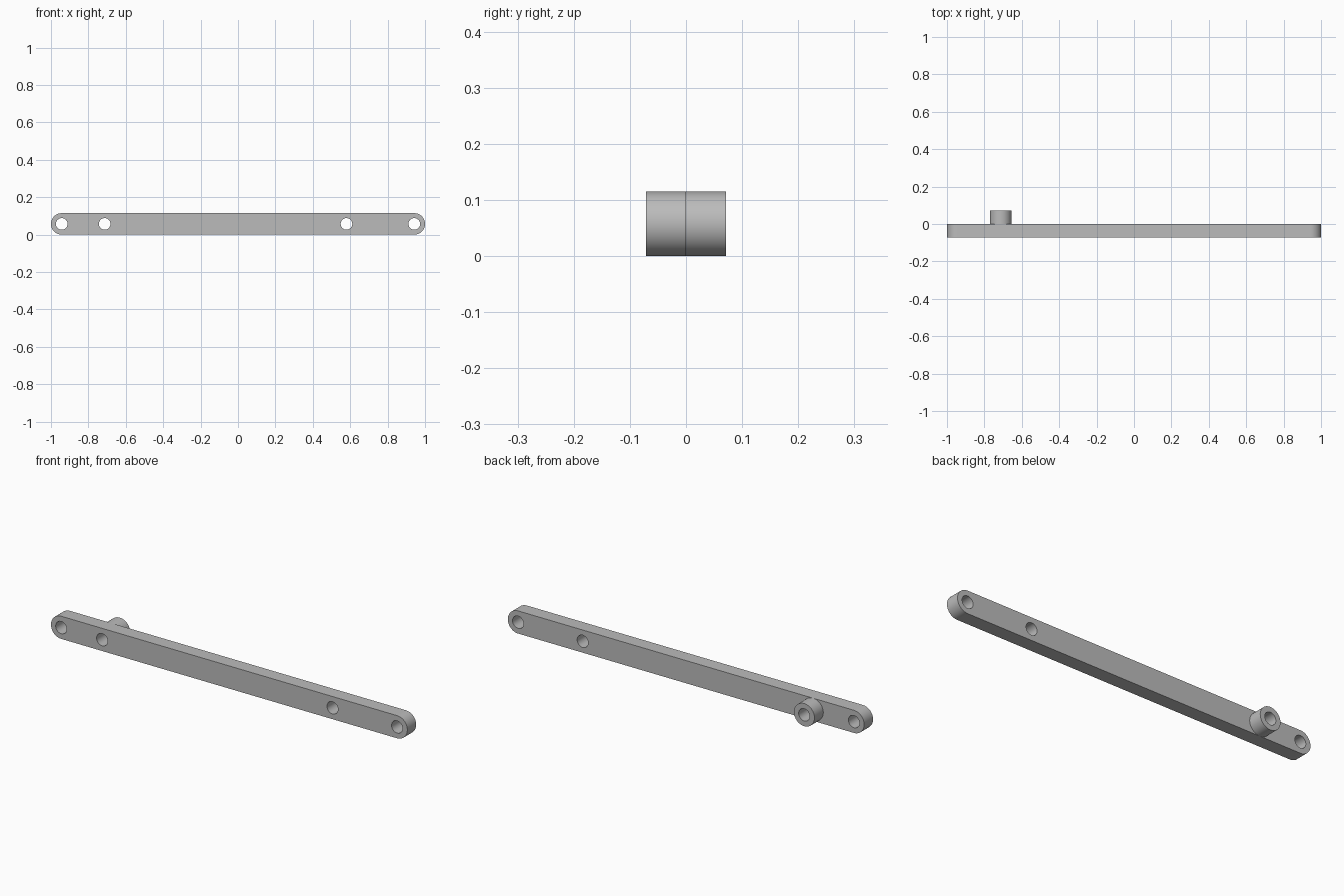
import bpy, bmesh, math
from mathutils import Vector

if "Cube" in bpy.data.objects:
    bpy.data.objects.remove(bpy.data.objects["Cube"], do_unlink=True)

RADIUS = 0.0575      # bar half height, also the boss radius
HOLE = 0.031
DEPTH = 0.071
END = 1 - RADIUS
BOSS_X = -0.713
HOLES = (-END, BOSS_X, 0.58, END)

grey = bpy.data.materials.new("plain grey")
grey.use_nodes = True
colour = (0.5, 0.5, 0.5, 1)
grey.diffuse_color = colour
grey.node_tree.nodes["Principled BSDF"].inputs["Base Color"].default_value = colour


def arc(x, radius, start, sweep, steps):
    """Points along an arc in the xz plane, centred at bar mid height."""
    angles = [start + sweep * i / steps for i in range(steps + 1)]
    return [(x + radius * math.cos(a), RADIUS + radius * math.sin(a)) for a in angles]


def circle(x, radius, steps=64):
    return arc(x, radius, 0, math.tau, steps)[:-1]


def plate(name, loops, y_front, depth):
    """Fill an outline with holes and extrude it towards the back."""
    bm = bmesh.new()
    edges = []
    for loop in loops:
        verts = [bm.verts.new((x, y_front, z)) for x, z in loop]
        edges += [bm.edges.new((v, verts[i - 1])) for i, v in enumerate(verts)]
    bmesh.ops.triangle_fill(bm, edges=edges, use_beauty=True, normal=Vector((0, -1, 0)))
    extruded = bmesh.ops.extrude_face_region(bm, geom=bm.faces[:], use_keep_orig=True)
    moved = [g for g in extruded["geom"] if isinstance(g, bmesh.types.BMVert)]
    bmesh.ops.translate(bm, verts=moved, vec=(0, depth, 0))
    bmesh.ops.recalc_face_normals(bm, faces=bm.faces[:])
    mesh = bpy.data.meshes.new(name)
    bm.to_mesh(mesh)
    bm.free()
    mesh.materials.append(grey)
    obj = bpy.data.objects.new(name, mesh)
    bpy.context.collection.objects.link(obj)
    bpy.ops.object.select_all(action="DESELECT")
    obj.select_set(True)
    bpy.context.view_layer.objects.active = obj
    bpy.ops.object.shade_smooth_by_angle(angle=math.radians(30))
    return obj


# Round-ended bar with four pin holes
outline = (arc(END, RADIUS, -math.pi / 2, math.pi, 32)
           + arc(-END, RADIUS, math.pi / 2, math.pi, 32))
plate("link_bar", [outline] + [circle(x, HOLE) for x in HOLES], -DEPTH, DEPTH)

# Hollow boss on the back, in line with the second hole
plate("rear_boss", [circle(BOSS_X, RADIUS), circle(BOSS_X, HOLE)], 0, DEPTH)
